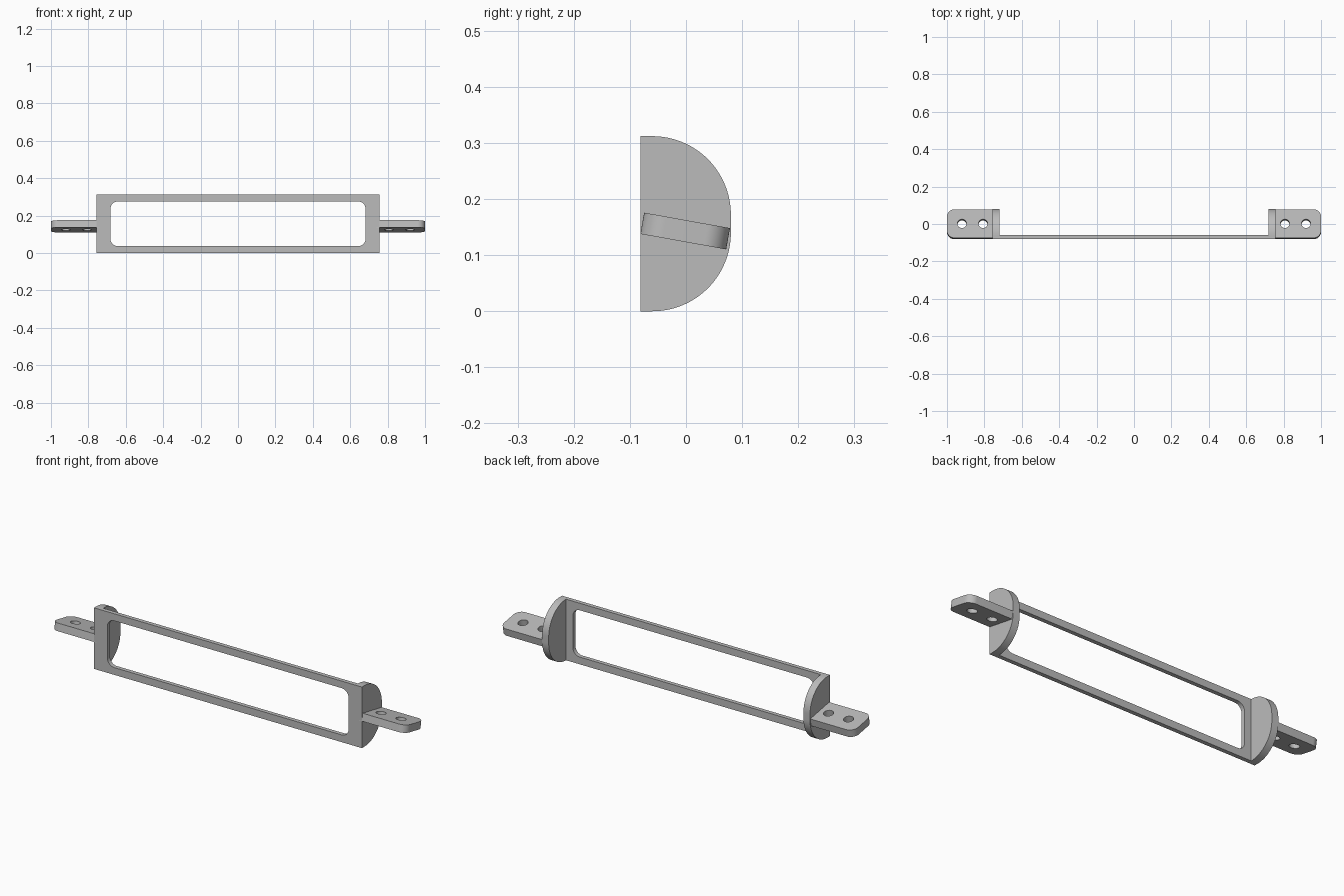
import bpy, bmesh, math
from mathutils import Matrix, Vector

cube = bpy.data.objects.get("Cube")
if cube:
    bpy.data.objects.remove(cube)

WIDTH, HEIGHT = 0.757, 0.312      # half width and height of the face frame
FRONT, BACK = -0.081, -0.06       # frame thickness along y

grey = bpy.data.materials.new("plain_grey")
grey.use_nodes = True
colour = (0.5, 0.5, 0.5, 1)
grey.diffuse_color = colour
grey.node_tree.nodes["Principled BSDF"].inputs["Base Color"].default_value = colour


def arc(cx, cy, r, start, steps=16):
    """Quarter turn, counter-clockwise from the start angle in degrees."""
    angles = [math.radians(start + 90 * i / steps) for i in range(steps + 1)]
    return [(cx + r * math.cos(a), cy + r * math.sin(a)) for a in angles]


def rounded_rect(x0, x1, y0, y1, r):
    return (arc(x1 - r, y1 - r, r, 0) + arc(x0 + r, y1 - r, r, 90)
            + arc(x0 + r, y0 + r, r, 180) + arc(x1 - r, y0 + r, r, 270))


def prism(name, profile, place, depth):
    """Extrude a 2D profile; place maps a 2D point to 3D, depth is the sweep."""
    bm = bmesh.new()
    face = bm.faces.new([bm.verts.new(place(p)) for p in profile])
    moved = bmesh.ops.extrude_face_region(bm, geom=[face])["geom"]
    verts = [g for g in moved if isinstance(g, bmesh.types.BMVert)]
    bmesh.ops.translate(bm, verts=verts, vec=Vector(depth))
    bmesh.ops.recalc_face_normals(bm, faces=bm.faces)
    mesh = bpy.data.meshes.new(name)
    bm.to_mesh(mesh)
    bm.free()
    mesh.materials.append(grey)
    obj = bpy.data.objects.new(name, mesh)
    bpy.context.collection.objects.link(obj)
    return obj


def cut(obj, cutter):
    mod = obj.modifiers.new("cut", "BOOLEAN")
    mod.operation, mod.solver, mod.object = "DIFFERENCE", "EXACT", cutter
    bpy.context.view_layer.objects.active = obj
    bpy.ops.object.modifier_apply(modifier=mod.name)
    bpy.data.objects.remove(cutter)


# Face frame with a rounded opening
outline = [(-WIDTH, 0), (WIDTH, 0), (WIDTH, HEIGHT), (-WIDTH, HEIGHT)]
frame = prism("face_frame", outline, lambda p: (p[0], FRONT, p[1]), (0, BACK - FRONT, 0))
opening = rounded_rect(-0.682, 0.682, 0.037, 0.276, 0.04)
cut(frame, prism("opening_cutter", opening, lambda p: (p[0], -0.2, p[1]), (0, 0.3, 0)))
parts = [frame]

# Half-round cheeks and drilled mounting tabs at both ends
R = 0.14
cheek_profile = arc(BACK, R, R, -90, 32) + arc(BACK, HEIGHT - R, R, 0, 32)
tilt = Matrix.Translation((0, -0.0015, 0.143)) @ Matrix.Rotation(math.radians(-10.2), 4, "X")
half, thick, r = 0.0777, 0.0385, 0.04
tab_profile = ([(0.74, half), (0.74, -half)] + arc(1 - r, -half + r, r, 270)
               + arc(1 - r, half - r, r, 0))

for side, label in ((1, "left"), (-1, "right")):
    parts.append(prism(label + "_cheek", cheek_profile,
                       lambda p: (side * 0.72, p[0], p[1]), (side * (WIDTH - 0.72), 0, 0)))
    tab = prism(label + "_tab", tab_profile,
                lambda p: (side * p[0], p[1], -thick / 2), (0, 0, thick))
    for x in (0.807, 0.92):
        hole = rounded_rect(x - 0.024, x + 0.024, -0.024, 0.024, 0.0239)
        cut(tab, prism("hole_cutter", hole, lambda p: (side * p[0], p[1], -0.1), (0, 0, 0.2)))
    tab.data.transform(tilt)
    parts.append(tab)

# Smooth the curved walls, keep hard corners
bpy.ops.object.select_all(action="DESELECT")
for obj in parts:
    obj.select_set(True)
bpy.context.view_layer.objects.active = frame
bpy.ops.object.shade_smooth_by_angle(angle=math.radians(30))
